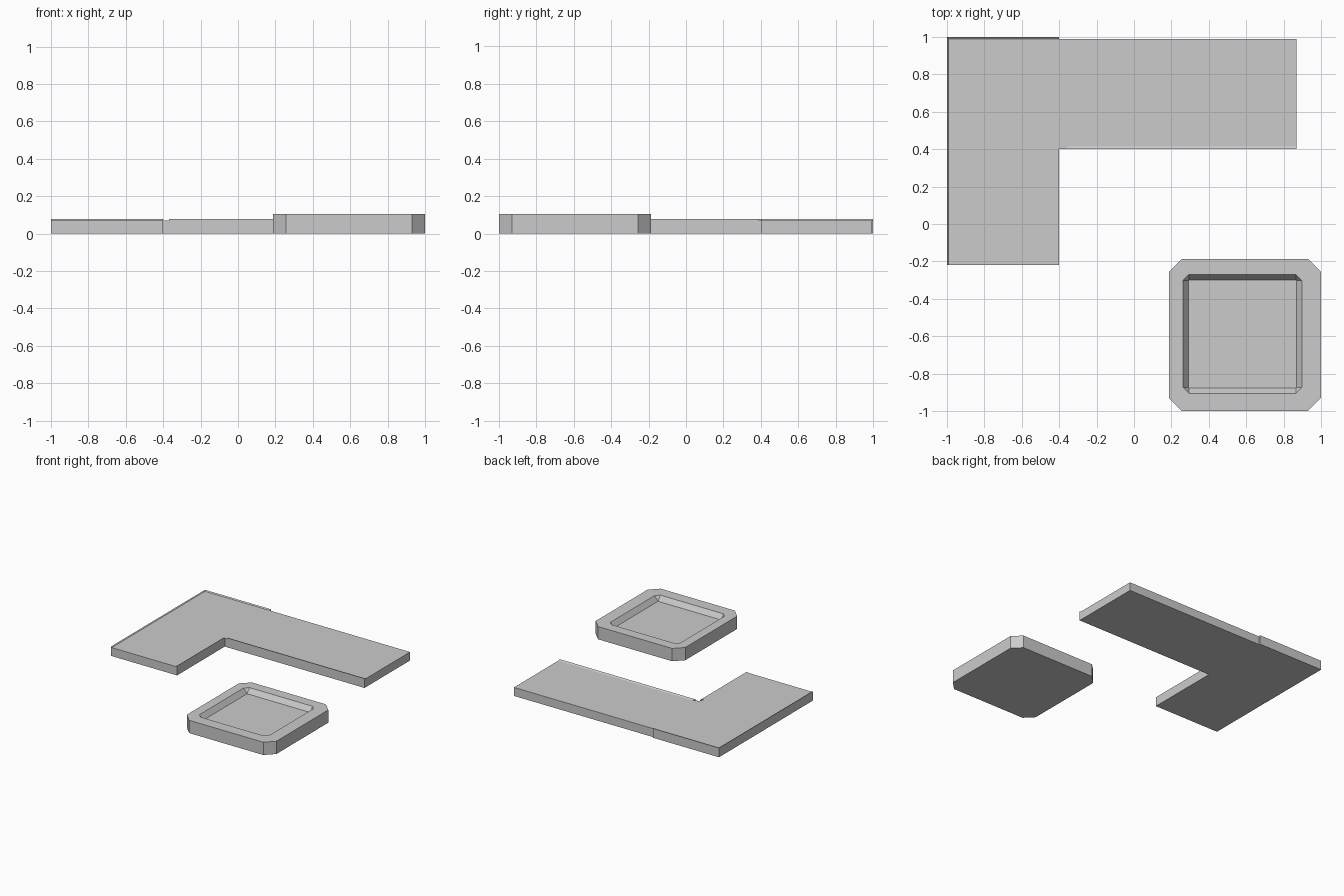
import bpy
import bmesh

if "Cube" in bpy.data.objects:
    bpy.data.objects.remove(bpy.data.objects["Cube"], do_unlink=True)

grey = bpy.data.materials.new("plain_grey")
grey.use_nodes = True
colour = (0.6, 0.6, 0.6, 1)
grey.diffuse_color = colour
grey.node_tree.nodes["Principled BSDF"].inputs["Base Color"].default_value = colour


def finish(name, bm):
    bmesh.ops.recalc_face_normals(bm, faces=bm.faces)
    mesh = bpy.data.meshes.new(name)
    bm.to_mesh(mesh)
    bm.free()
    mesh.materials.append(grey)
    obj = bpy.data.objects.new(name, mesh)
    bpy.context.collection.objects.link(obj)
    return obj


def ring(bm, points, z):
    return [bm.verts.new((x, y, z)) for x, y in points]


def bridge(bm, lower, upper):
    n = len(lower)
    for i in range(n):
        j = (i + 1) % n
        bm.faces.new((lower[i], lower[j], upper[j], upper[i]))


def octagon(cx, cy, half, cut):
    h, k = half, half - cut
    corners = [(h, -k), (h, k), (k, h), (-k, h), (-h, k), (-h, -k), (-k, -h), (k, -h)]
    return [(cx + x, cy + y) for x, y in corners]


# L-shaped slab
FLOOR, LIP = 0.07, 0.077
outline = [(-1, -0.22), (-0.4, -0.22), (-0.4, 0.4), (0.87, 0.4),
           (0.87, 0.99), (-0.4, 0.99), (-0.4, 1), (-1, 1)]
bm = bmesh.new()
base, top = ring(bm, outline, 0), ring(bm, outline, FLOOR)
bm.faces.new(base)
bm.faces.new(top)
bridge(bm, base, top)
finish("corner_slab", bm)


# Thin wedge lips: vertical on the outer side, sloping down to the slab
def lip(name, start, end, inner_end, inner_start):
    bm = bmesh.new()
    low = ring(bm, [start, end, inner_end, inner_start], FLOOR)
    a, b = ring(bm, [start, end], LIP)
    s, e, ie, i_s = low
    for face in ((s, e, b, a), (a, b, ie, i_s), (s, a, i_s), (e, ie, b), (s, i_s, ie, e)):
        bm.faces.new(face)
    finish(name, bm)


lip("left_lip", (-1, -0.22), (-1, 1), (-0.993, 0.993), (-0.993, -0.22))
lip("back_lip", (-1, 1), (-0.4, 1), (-0.4, 0.99), (-0.993, 0.99))
lip("inner_side_lip", (-0.4, -0.22), (-0.4, 0.39), (-0.415, 0.35), (-0.415, -0.22))
lip("inner_front_lip", (-0.37, 0.4), (0.87, 0.4), (0.87, 0.415), (-0.35, 0.415))

# Square tray with cut corners and a sloped recess
CX, CY, HALF = 0.593, -0.593, 0.407
RIM, WELL = 0.105, 0.065
bm = bmesh.new()
outer = octagon(CX, CY, HALF, 0.07)
rim = octagon(CX - 0.013, CY + 0.005, 0.317, 0.03)
well = octagon(CX - 0.013, CY + 0.005, 0.288, 0.001)
rings = [ring(bm, outer, 0), ring(bm, outer, RIM), ring(bm, rim, RIM), ring(bm, well, WELL)]
for lower, upper in zip(rings, rings[1:]):
    bridge(bm, lower, upper)
bm.faces.new(rings[0])
bm.faces.new(rings[-1])
finish("square_tray", bm)
